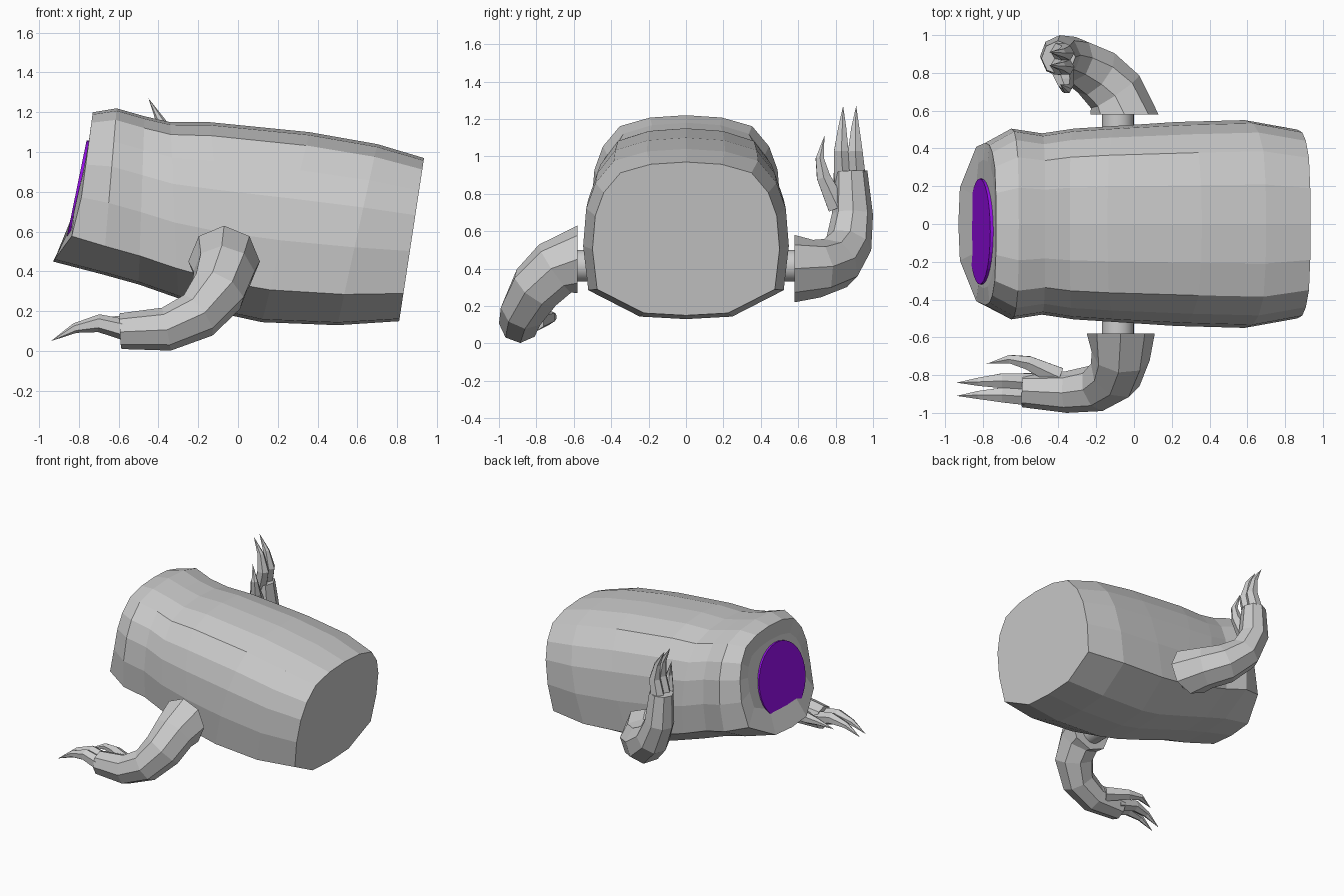
import bpy, bmesh, math
from mathutils import Vector

if "Cube" in bpy.data.objects:
    bpy.data.objects.remove(bpy.data.objects["Cube"])


def material(name, rgb):
    m = bpy.data.materials.new(name)
    m.diffuse_color = (*rgb, 1)
    m.use_nodes = True
    m.node_tree.nodes["Principled BSDF"].inputs["Base Color"].default_value = m.diffuse_color
    return m


GREY = material("grey", (0.6, 0.6, 0.6))
PURPLE = material("purple", (0.30, 0.004, 0.80))


def finish(name, bm, mat):
    bmesh.ops.recalc_face_normals(bm, faces=bm.faces)
    me = bpy.data.meshes.new(name)
    bm.to_mesh(me)
    bm.free()
    me.materials.append(mat)
    ob = bpy.data.objects.new(name, me)
    bpy.context.collection.objects.link(ob)
    return ob


def bridge(bm, a, b):
    n = len(a)
    for i in range(n):
        bm.faces.new((a[i], a[(i + 1) % n], b[(i + 1) % n], b[i]))


# Barrel body: one cross-section (half width, height 0..1) lofted through leaning rings
half = [(0, 0), (0.45, 0.015), (0.95, 0.17), (1.0, 0.43), (0.97, 0.65),
        (0.88, 0.80), (0.70, 0.93), (0.38, 0.985), (0, 1)]
section = half + [(-u, v) for u, v in half[-2:0:-1]]
# top x, top z, bottom x, bottom z, half width
stations = [(0.935, 0.97, 0.81, 0.15, 0.50), (0.70, 1.04, 0.50, 0.13, 0.55),
            (0.36, 1.10, 0.12, 0.145, 0.54), (-0.14, 1.15, -0.04, 0.18, 0.52),
            (-0.34, 1.15, -0.30, 0.265, 0.505), (-0.47, 1.18, -0.50, 0.335, 0.48),
            (-0.61, 1.22, -0.68, 0.385, 0.505), (-0.73, 1.20, -0.83, 0.45, 0.43)]
bm = bmesh.new()
rings = []
for k, (tx, tz, bx, bz, w) in enumerate(stations):
    ring = []
    for u, v in section:
        x = bx + (tx - bx) * v
        if k == len(stations) - 1:          # protruding lower lip
            x -= 0.10 * max(0, 1 - v / 0.22)
        ring.append(bm.verts.new((x, u * w, bz + (tz - bz) * v)))
    rings.append(ring)
# flat front recess behind the lip
rings.append([bm.verts.new((-0.842 + 0.105 * v, u * 0.34, 0.62 + 0.47 * v)) for u, v in section])
for a, b in zip(rings, rings[1:]):
    bridge(bm, a, b)
bm.faces.new(rings[0])
bm.faces.new(rings[-1])
finish("body", bm, GREY)

# Purple disc on the tilted front
normal = Vector((-0.44, 0, 0.09)).normalized()
bpy.ops.mesh.primitive_cylinder_add(
    vertices=32, radius=0.28, depth=0.045,
    location=Vector((-0.817, -0.04, 0.785)) - normal * 0.0225,
    rotation=normal.to_track_quat('Z', 'Y').to_euler())
disc = bpy.context.object
disc.name = "front_disc"
disc.data.materials.append(PURPLE)

# Shoulder axle through the body
PIVOT = Vector((-0.085, 0, 0.415))
bpy.ops.mesh.primitive_cylinder_add(vertices=24, radius=0.085, depth=1.18,
                                    location=PIVOT, rotation=(math.pi / 2, 0, 0))
axle = bpy.context.object
axle.name = "shoulder_axle"
axle.data.materials.append(GREY)
bpy.ops.object.shade_smooth_by_angle()


def tube(bm, path, sides, start=None):
    """Faceted tube through (x, y, z, radius) points; radius 0 makes a tip."""
    pts = [Vector(p[:3]) for p in path]
    side = Vector((0, 0, 1))
    prev = None
    for i, p in enumerate(pts):
        t = (pts[min(i + 1, len(pts) - 1)] - pts[max(i - 1, 0)]).normalized()
        if i == 0 and start:
            t = Vector(start)
        side = (side - t * side.dot(t)).normalized()
        other = t.cross(side)
        r = path[i][3]
        if r == 0:
            tip = bm.verts.new(p)
            for j in range(sides):
                bm.faces.new((prev[j], prev[(j + 1) % sides], tip))
            return
        ring = []
        for j in range(sides):
            a = 2 * math.pi * j / sides
            ring.append(bm.verts.new(p + (side * math.cos(a) + other * math.sin(a)) * r))
        if prev:
            bridge(bm, prev, ring)
        else:
            bm.faces.new(ring)
        prev = ring
    bm.faces.new(prev)


ARM = [(-0.07, -0.58, 0.45, 0.18), (-0.07, -0.70, 0.40, 0.155), (-0.10, -0.80, 0.30, 0.145),
       (-0.20, -0.87, 0.18, 0.125), (-0.36, -0.89, 0.11, 0.11), (-0.59, -0.88, 0.10, 0.09)]
CLAWS = [
    [(-0.54, -0.915, 0.10, 0.055), (-0.70, -0.905, 0.14, 0.045), (-0.82, -0.905, 0.115, 0.025),
     (-0.94, -0.91, 0.05, 0)],
    [(-0.54, -0.84, 0.10, 0.055), (-0.70, -0.83, 0.14, 0.045), (-0.82, -0.835, 0.115, 0.025),
     (-0.94, -0.84, 0.05, 0)],
    [(-0.40, -0.81, 0.12, 0.06), (-0.56, -0.735, 0.14, 0.042), (-0.66, -0.715, 0.145, 0.025),
     (-0.78, -0.74, 0.11, 0)],
]


# Clawed arms: the far one is mirrored and swung a quarter turn upward
def arm(name, raised):
    bm = bmesh.new()
    tube(bm, ARM, 8, (0, -1, 0))
    for claw in CLAWS:
        tube(bm, claw, 6)
    if raised:
        for v in bm.verts:
            d = v.co - PIVOT
            v.co = PIVOT + Vector((d.z, -d.y, -d.x))
    finish(name, bm, GREY)


arm("lowered_arm", False)
arm("raised_arm", True)
